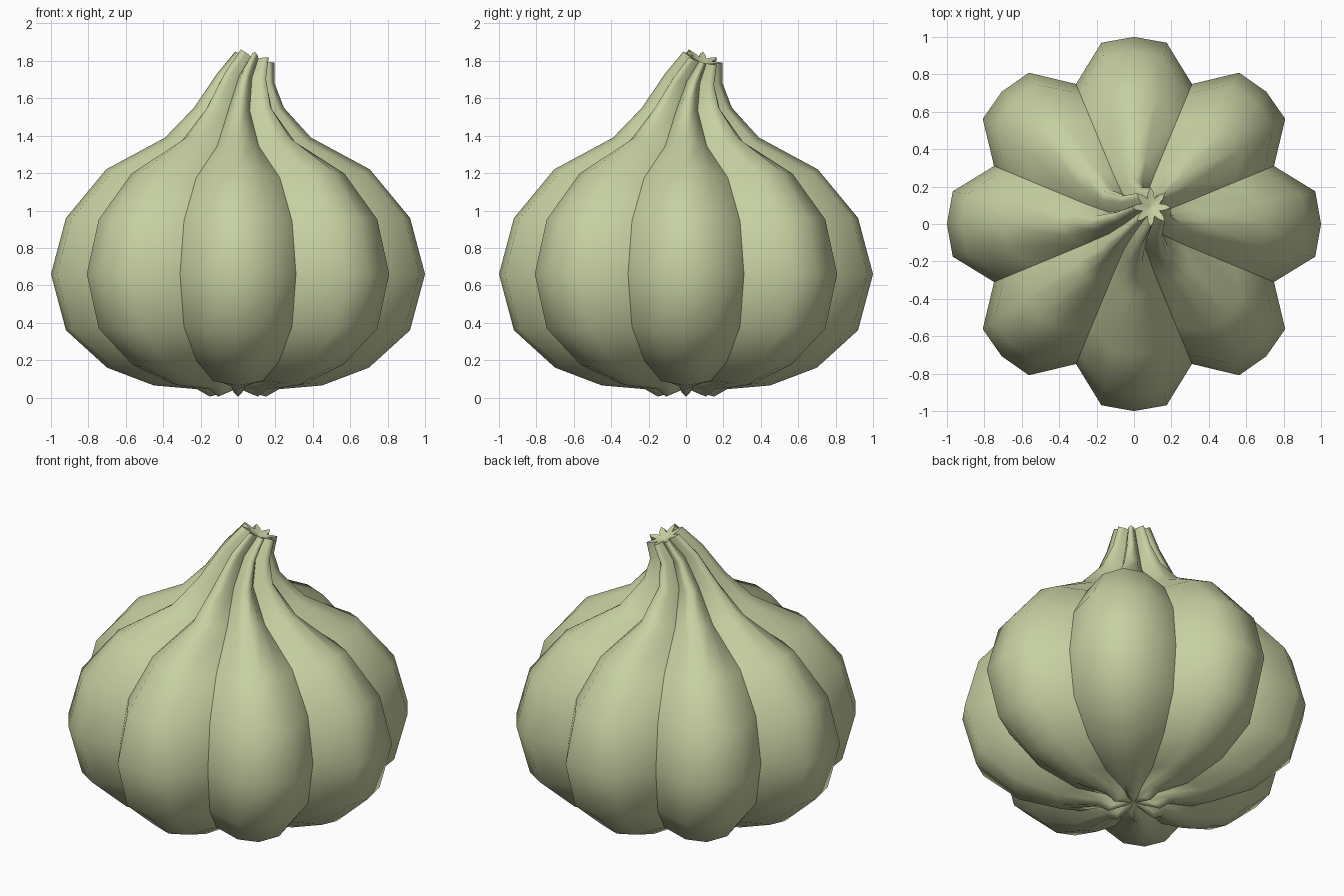
import bpy, bmesh, math

if "Cube" in bpy.data.objects:
    bpy.data.objects.remove(bpy.data.objects["Cube"])

LOBES = 8
# peak radius, peak z, crease radius, crease z, flank bulge, sideways shift, tilt
RINGS = [
    (0.15, 0.005, 0.07, 0.050, 0.70, 0.00, 0.0),
    (0.22, 0.045, 0.13, 0.075, 0.80, 0.00, 0.0),
    (0.45, 0.065, 0.35, 0.090, 0.90, 0.00, 0.0),
    (0.70, 0.160, 0.575, 0.195, 0.92, 0.00, 0.0),
    (0.92, 0.360, 0.755, 0.380, 0.92, 0.00, 0.0),
    (1.00, 0.660, 0.81, 0.660, 0.92, 0.00, 0.0),
    (0.92, 0.960, 0.755, 0.945, 0.92, 0.00, 0.0),
    (0.705, 1.220, 0.585, 1.175, 0.90, 0.00, 0.0),
    (0.39, 1.390, 0.29, 1.345, 0.80, 0.00, 0.0),
    (0.24, 1.550, 0.15, 1.535, 0.70, 0.005, 0.0),
    (0.155, 1.705, 0.09, 1.700, 0.65, 0.04, 0.15),
    (0.105, 1.820, 0.05, 1.805, 0.55, 0.09, 0.28),
]


def ring_points(pr, pz, cr, cz, bulge, shift, tilt):
    """One lobed ring: peak, flank, crease, flank for every clove."""
    pts = []
    for i in range(LOBES):
        mid = i * math.tau / LOBES
        fr, fz = cr + (pr - cr) * bulge, cz + (pz - cz) * 0.5
        for r, z, deg in ((pr, pz, 0), (fr, fz, 10.2), (cr, cz, 22.5), (fr, fz, 34.8)):
            a = mid + math.radians(deg)
            x, y = r * math.cos(a), r * math.sin(a)
            pts.append((x + shift, y + shift, z - tilt * (x + y)))
    return pts


# Clove bulb: lofted lobed rings, capped at the root and the stem
bm = bmesh.new()
rings = [[bm.verts.new(p) for p in ring_points(*r)] for r in RINGS]
n = LOBES * 4
for lo, hi in zip(rings, rings[1:]):
    for i in range(n):
        j = (i + 1) % n
        bm.faces.new((lo[i], lo[j], hi[j], hi[i]))
root = bm.verts.new((0, 0, 0.05))
stem = bm.verts.new((0.09, 0.09, 1.785))
for i in range(n):
    j = (i + 1) % n
    bm.faces.new((root, rings[0][j], rings[0][i]))
    bm.faces.new((stem, rings[-1][i], rings[-1][j]))

# Smooth cloves, sharp creases between them and a sharp stem rim
for f in bm.faces:
    f.smooth = True
for lo, hi in zip(rings, rings[1:]):
    for i in range(2, n, 4):
        bm.edges.get((lo[i], hi[i])).smooth = False
for i in range(n):
    bm.edges.get((rings[-1][i], rings[-1][(i + 1) % n])).smooth = False
    if i % 4 == 2:
        bm.edges.get((stem, rings[-1][i])).smooth = False
        bm.edges.get((root, rings[0][i])).smooth = False

mesh = bpy.data.meshes.new("garlic_bulb")
bm.to_mesh(mesh)
bm.free()
mat = bpy.data.materials.new("pale green skin")
mat.diffuse_color = (0.57, 0.63, 0.36, 1)
mat.use_nodes = True
mat.node_tree.nodes["Principled BSDF"].inputs["Base Color"].default_value = mat.diffuse_color
mesh.materials.append(mat)
bpy.context.collection.objects.link(bpy.data.objects.new("garlic_bulb", mesh))
